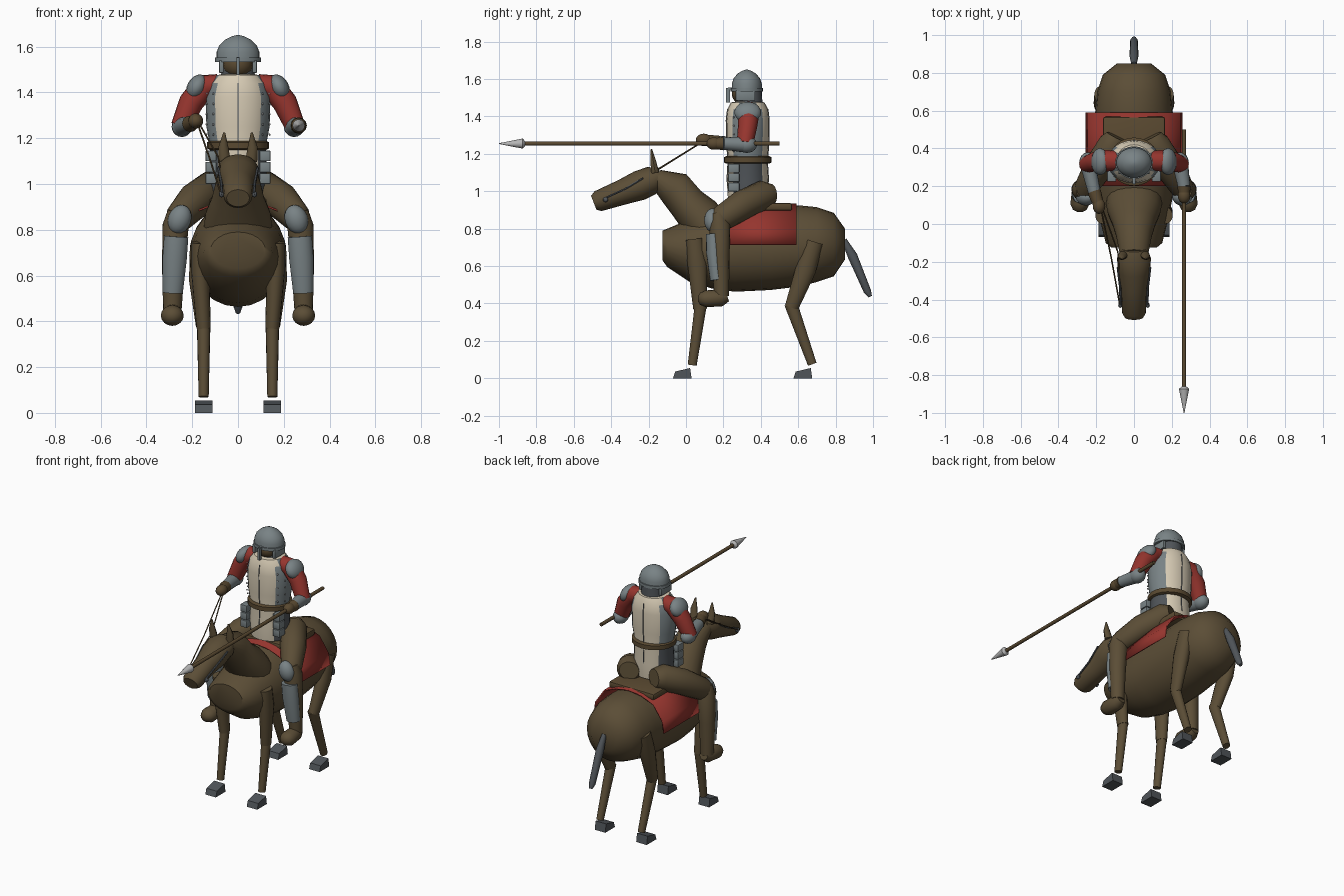
import bpy, bmesh, math
from mathutils import Vector, Matrix


def material(name, r, g, b):
    m = bpy.data.materials.new(name)
    m.diffuse_color = (r, g, b, 1)
    return m


BROWN = material("hide brown", .105, .075, .037)
LEATHER = material("leather brown", .10, .066, .03)
RED = material("cloth red", .30, .035, .027)
CREAM = material("cream", .68, .60, .46)
STEEL = material("steel grey", .19, .225, .235)
DARK = material("dark grey", .08, .09, .1)
SILVER = material("silver", .47, .47, .47)


def finish(name, bm, mats, angle=40):
    bmesh.ops.recalc_face_normals(bm, faces=bm.faces)
    me = bpy.data.meshes.new(name)
    bm.to_mesh(me)
    bm.free()
    for m in mats if isinstance(mats, tuple) else (mats,):
        me.materials.append(m)
    me.polygons.foreach_set("use_smooth", [True] * len(me.polygons))
    me.set_sharp_from_angle(angle=math.radians(angle))
    ob = bpy.data.objects.new(name, me)
    bpy.context.collection.objects.link(ob)
    return ob


def tube(name, pts, mats, seg=16, axis=None):
    """Loft of ellipses; each point is (x, y, z, side radius, other radius)."""
    bm = bmesh.new()
    c = [Vector(p[:3]) for p in pts]
    rings = []
    for i, p in enumerate(pts):
        t = Vector(axis) if axis else (c[min(i + 1, len(c) - 1)] - c[max(i - 1, 0)]).normalized()
        u = (Vector((1, 0, 0)) - t * t.x).normalized()
        v = t.cross(u)
        rings.append([bm.verts.new(c[i] + u * p[3] * math.cos(a) + v * p[-1] * math.sin(a))
                      for a in (2 * math.pi * k / seg for k in range(seg))])
    for a, b in zip(rings, rings[1:]):
        for k in range(seg):
            bm.faces.new((a[k], a[(k + 1) % seg], b[(k + 1) % seg], b[k]))
    bm.faces.new(rings[0])
    bm.faces.new(rings[-1])
    return finish(name, bm, mats)


def ball(name, loc, size, mat, tilt=0, seg=16):
    bm = bmesh.new()
    m = Matrix.Translation(loc) @ Matrix.Rotation(tilt, 4, 'Y') @ Matrix.Diagonal((*size, 1))
    bmesh.ops.create_uvsphere(bm, u_segments=seg, v_segments=seg // 2 + 2, radius=1, matrix=m)
    return finish(name, bm, mat)


def prism(name, profile, x0, x1, mat, bevel=0):
    """Side (y, z) profile extruded across x."""
    bm = bmesh.new()
    f = bm.faces.new([bm.verts.new((x0, y, z)) for y, z in profile])
    new = bmesh.ops.extrude_face_region(bm, geom=[f])["geom"]
    bmesh.ops.translate(bm, vec=(x1 - x0, 0, 0), verts=[g for g in new if isinstance(g, bmesh.types.BMVert)])
    if bevel:
        bmesh.ops.bevel(bm, geom=bm.edges[:], offset=bevel, segments=2, affect='EDGES', profile=.5)
    return finish(name, bm, mat, 30)


def box(name, lo, hi, mat, bevel=0):
    return prism(name, [(lo[1], lo[2]), (hi[1], lo[2]), (hi[1], hi[2]), (lo[1], hi[2])], lo[0], hi[0], mat, bevel)


# Horse barrel: y, top, bottom, half width
barrel = [(-.125, .79, .63, .12), (-.10, .80, .595, .15), (.02, .85, .515, .18), (.14, .89, .48, .205),
          (.26, .915, .463, .213), (.45, .915, .472, .212), (.6, .925, .49, .205), (.70, .915, .515, .195),
          (.79, .885, .545, .165), (.85, .80, .635, .09)]
tube("horse_body", [(0, y, (t + b) / 2, w, (t - b) / 2) for y, t, b, w in barrel], BROWN, 24, (0, 1, 0))
tube("horse_neck", [(0, -.16, 1.07, .075, .05), (0, -.06, 1.015, .095, .098), (0, .005, .935, .115, .10),
                    (0, .07, .87, .142, .115), (0, .12, .80, .15, .12)], BROWN, 20)
tube("horse_head", [(0, -.493, .938, .05, .04), (0, -.47, .947, .063, .056), (0, -.34, .995, .068, .068),
                    (0, -.25, 1.03, .085, .08), (0, -.18, 1.06, .09, .075), (0, -.13, 1.08, .065, .05)], BROWN, 20)
tube("tail", [(0, .845, .74, .014, .014), (0, .89, .655, .024, .026), (0, .97, .465, .02, .02),
              (0, .985, .437, .01, .01)], DARK, 12)

for s in (-1, 1):
    # Ears, bridle and legs
    tube("ear", [(s * .058, -.165, 1.10, .026, .022), (s * .064, -.175, 1.16, .022, .016),
                 (s * .06, -.185, 1.225, .004, .004)], BROWN, 10)
    tube("cheek_strap", [(s * .07, -.44, .96, .006), (s * .074, -.33, 1.01, .006), (s * .086, -.23, 1.07, .006)], DARK, 6)
    ball("bit_ring", (s * .072, -.43, .955), (.012, .014, .014), DARK, seg=8)
    tube("front_upper_leg", [(s * .165, .045, .745, .04, .045), (s * .165, .06, .62, .04, .053),
                             (s * .15, .075, .37, .031, .036)], BROWN)
    tube("front_lower_leg", [(s * .15, .078, .385, .029, .032), (s * .15, .033, .07, .022, .024)], BROWN)
    tube("rear_upper_leg", [(s * .17, .685, .73, .04, .05), (s * .172, .64, .58, .042, .055),
                            (s * .152, .565, .38, .032, .037)], BROWN)
    tube("rear_lower_leg", [(s * .15, .56, .40, .03, .035), (s * .15, .675, .075, .022, .024)], BROWN)
    for y in (-.07, .575):
        prism("hoof", [(y, 0), (y + .1, 0), (y + .092, .055), (y + .012, .036)], s * .15 - .038, s * .15 + .038, DARK)

# Draped saddle cloth
half = [(.256, .715), (.245, .79), (.18, .885), (.09, .922)]
bm = bmesh.new()
rows = [[bm.verts.new((x, y, z)) for x, z in [(-x, z) for x, z in half] + [(0, .934)] + half[::-1]]
        for y in (.2, .59)]
for k in range(len(rows[0]) - 1):
    bm.faces.new((rows[0][k], rows[0][k + 1], rows[1][k + 1], rows[1][k]))
cloth = finish("saddle_cloth", bm, RED, 30)
cloth.modifiers.new("thickness", 'SOLIDIFY').thickness = .008
box("saddle", (-.165, .26, .895), (.165, .568, .938), LEATHER, .014)

# Rider torso: cream front and back, steel flanks, darker skirt sides
torso = tube("torso", [(0, .33, .95, .115, .105), (0, .33, 1.05, .125, .112), (0, .33, 1.165, .122, .105),
                       (0, .33, 1.25, .138, .113), (0, .33, 1.38, .142, .115), (0, .33, 1.44, .125, .108),
                       (0, .33, 1.475, .095, .09), (0, .33, 1.482, .05, .05)], (CREAM, STEEL, DARK), 24, (0, 0, 1))
for f in torso.data.polygons:
    if abs(f.center.x) > .09:
        f.material_index = 2 if f.center.z < 1.15 else 1
for d in (-1, 1):
    tube("tunic_seam", [(0, .33 + d * r, z, .003) for r, z in
                        ((.112, 1.05), (.105, 1.165), (.113, 1.25), (.115, 1.38), (.108, 1.44))], DARK, 6)
tube("belt", [(0, .33, z, .122 + o, .115 + o) for z, o in
              ((1.148, 0), (1.154, .013), (1.182, .013), (1.188, 0))], LEATHER, 24, (0, 0, 1))

# Head and helmet
tube("mail_collar", [(0, .335, 1.45, .075, .075), (0, .34, 1.54, .07, .065)], DARK, 20, (0, 0, 1))
ball("face", (0, .315, 1.52), (.066, .07, .06), LEATHER)
tube("helmet", [(0, .325, z, a, b) for z, a, b in
                ((1.535, .094, .08), (1.575, .094, .08), (1.605, .082, .07), (1.63, .056, .048),
                 (1.645, .026, .022), (1.65, .006, .006))], STEEL, 24, (0, 0, 1))
tube("helmet_brim", [(0, .325, 1.533, .1, .086), (0, .325, 1.552, .1, .086)], STEEL, 24, (0, 0, 1))
box("nose_guard", (-.007, .213, 1.475), (.007, .235, 1.553), STEEL)
box("nose_guard_mount", (-.007, .225, 1.543), (.007, .26, 1.555), STEEL)

for s in (-1, 1):
    box("cheek_guard", (s * .073 - .01, .265, 1.485), (s * .073 + .01, .37, 1.54), STEEL, .004)
    # Arms: right hand holds the lance, left hand the reins
    tube("sleeve", [(s * .085, .335, 1.435, .045, .05), (s * .15, .335, 1.425, .058, .058),
                    (s * .205, .33, 1.355, .054, .052), (s * .25, .315, 1.25, .044, .044)], RED)
    ball("shoulder_plate", (s * .18, .33, 1.422), (.042, .072, .06), STEEL, -s * .5)
    ball("elbow_plate", (s * .245, .325, 1.25), (.045, .055, .045), STEEL)
    wrist, hand = (((.265, .2, 1.255), (.265, .15, 1.255)) if s > 0 else ((-.21, .17, 1.262), (-.185, .095, 1.275)))
    tube("forearm", [(s * .245, .32, 1.25, .042), (*wrist, .033)], STEEL)
    tube("glove_cuff", [(*wrist, .036), (*hand, .028)], LEATHER, 12)
    ball("hand", hand, (.033, .042, .033), LEATHER)
    # Hip plates and rivets
    for k in range(3):
        box("hip_plate", (s * .118 - .024, .225, 1.0 + k * .05), (s * .118 + .024, .285, 1.046 + k * .05), STEEL, .004)
    for k in range(5):
        for x, y in ((.108, .255), (.138, .29)):
            ball("rivet", (s * x, y, 1.215 + k * .045), (.005, .005, .005), SILVER, seg=6)
    # Legs
    tube("thigh", [(s * .09, .46, .985, .06, .055), (s * .11, .42, .98, .08, .08), (s * .19, .30, .925, .078, .08),
                   (s * .255, .19, .855, .062, .068), (s * .265, .15, .83, .045, .045)], BROWN)
    tube("boot_leg", [(s * .262, .175, .88, .045, .04), (s * .272, .18, .82, .057, .057),
                      (s * .282, .185, .65, .05, .048), (s * .287, .19, .44, .04, .04)], BROWN)
    tube("greave", [(s * .27, .148, .77, .053, .042), (s * .277, .15, .67, .053, .042),
                    (s * .285, .165, .525, .044, .036)], STEEL)
    ball("knee_plate", (s * .255, .142, .845), (.05, .045, .065), STEEL, -s * .35)
    tube("foot", [(s * .283, .22, .44, .03, .03), (s * .284, .19, .43, .043, .045), (s * .287, .105, .425, .05, .045),
                  (s * .287, .075, .425, .036, .032), (s * .287, .063, .425, .012, .012)], BROWN)

# Lance with steel point
tube("lance_shaft", [(.265, .5, 1.255, .011), (.265, -.87, 1.255, .011)], LEATHER, 12)
tube("lance_point", [(.265, -.86, 1.255, .012), (.265, -.873, 1.255, .027), (.265, -1, 1.255, .002)], SILVER, 12)

# Reins to the left hand
tube("outer_rein", [(-.175, .08, 1.26, .004), (-.12, -.18, 1.10, .004), (-.075, -.43, .957, .004)], LEATHER, 6)
tube("inner_rein", [(-.17, .09, 1.265, .004), (-.085, -.15, 1.115, .004), (-.08, -.24, 1.07, .004)], LEATHER, 6)
